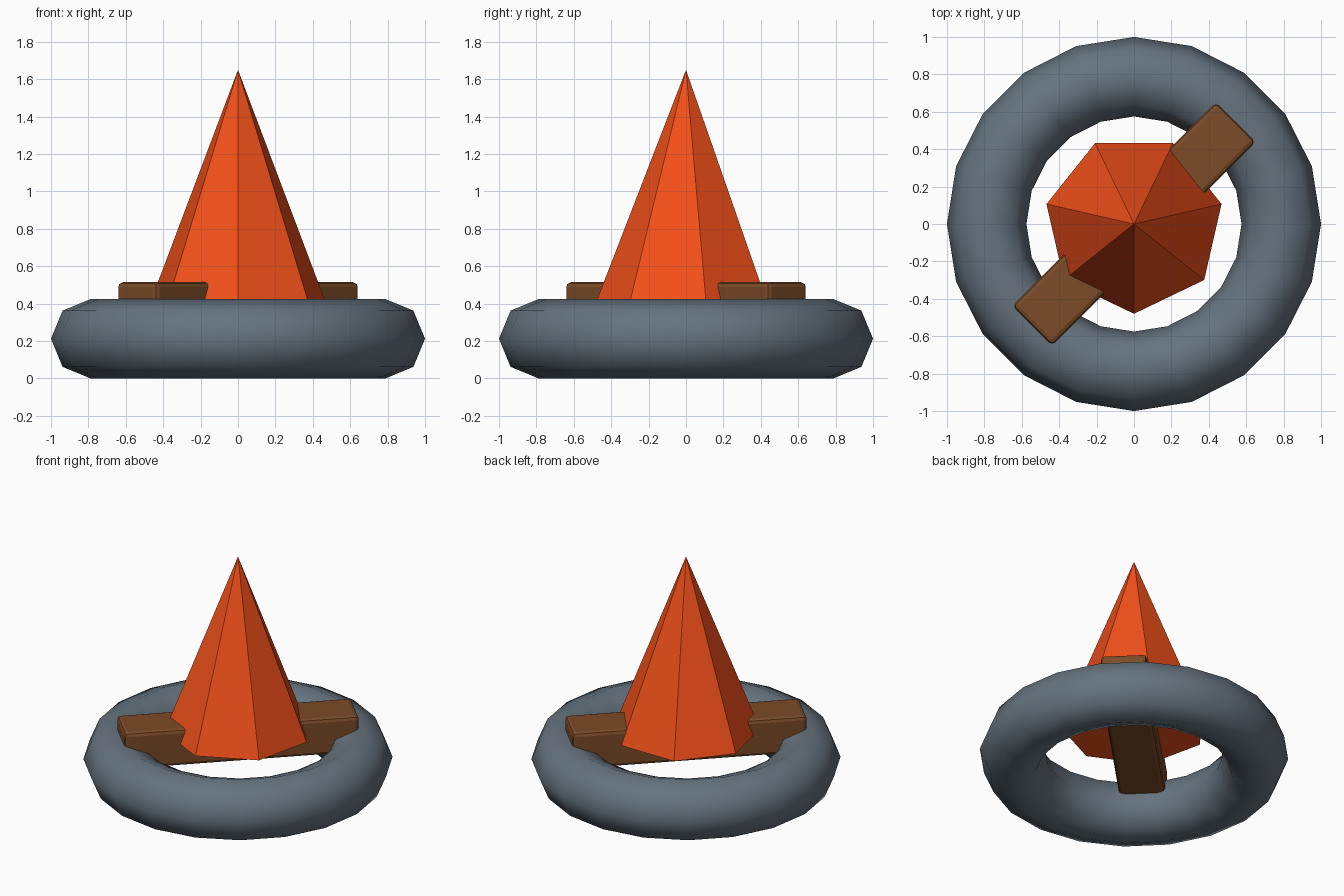
import bpy
from math import radians

if "Cube" in bpy.data.objects:
    bpy.data.objects.remove(bpy.data.objects["Cube"])


def finish(obj, name, color):
    obj.name = name
    mat = bpy.data.materials.new(name + "_paint")
    mat.diffuse_color = (*color, 1)
    mat.use_nodes = True
    mat.node_tree.nodes["Principled BSDF"].inputs["Base Color"].default_value = mat.diffuse_color
    obj.data.materials.append(mat)


# Smooth ring, 20 x 8 segments
bpy.ops.mesh.primitive_torus_add(major_segments=20, minor_segments=8,
                                 major_radius=0.7875, minor_radius=0.2125,
                                 location=(0, 0, 0.2125))
ring = bpy.context.object
bpy.ops.object.shade_smooth()
finish(ring, "ring", (0.13, 0.17, 0.21))

# Crossbar laid diagonally through the ring, with softened edges
bpy.ops.mesh.primitive_cube_add(size=1, location=(0, 0, 0.385),
                                rotation=(0, 0, radians(45)))
bar = bpy.context.object
bar.scale = (1.54, 0.3, 0.26)
bpy.ops.object.transform_apply(location=False, rotation=False, scale=True)
bevel = bar.modifiers.new("soft_edges", 'BEVEL')
bevel.width = 0.025
bevel.segments = 2
finish(bar, "crossbar", (0.2, 0.07, 0.02))

# Seven-sided flat-shaded cone, one corner facing the front
bpy.ops.mesh.primitive_cone_add(vertices=7, radius1=0.48, radius2=0, depth=1.24,
                                location=(0, 0, 1.03),
                                rotation=(0, 0, radians(180)))
finish(bpy.context.object, "cone", (0.9, 0.08, 0.01))
